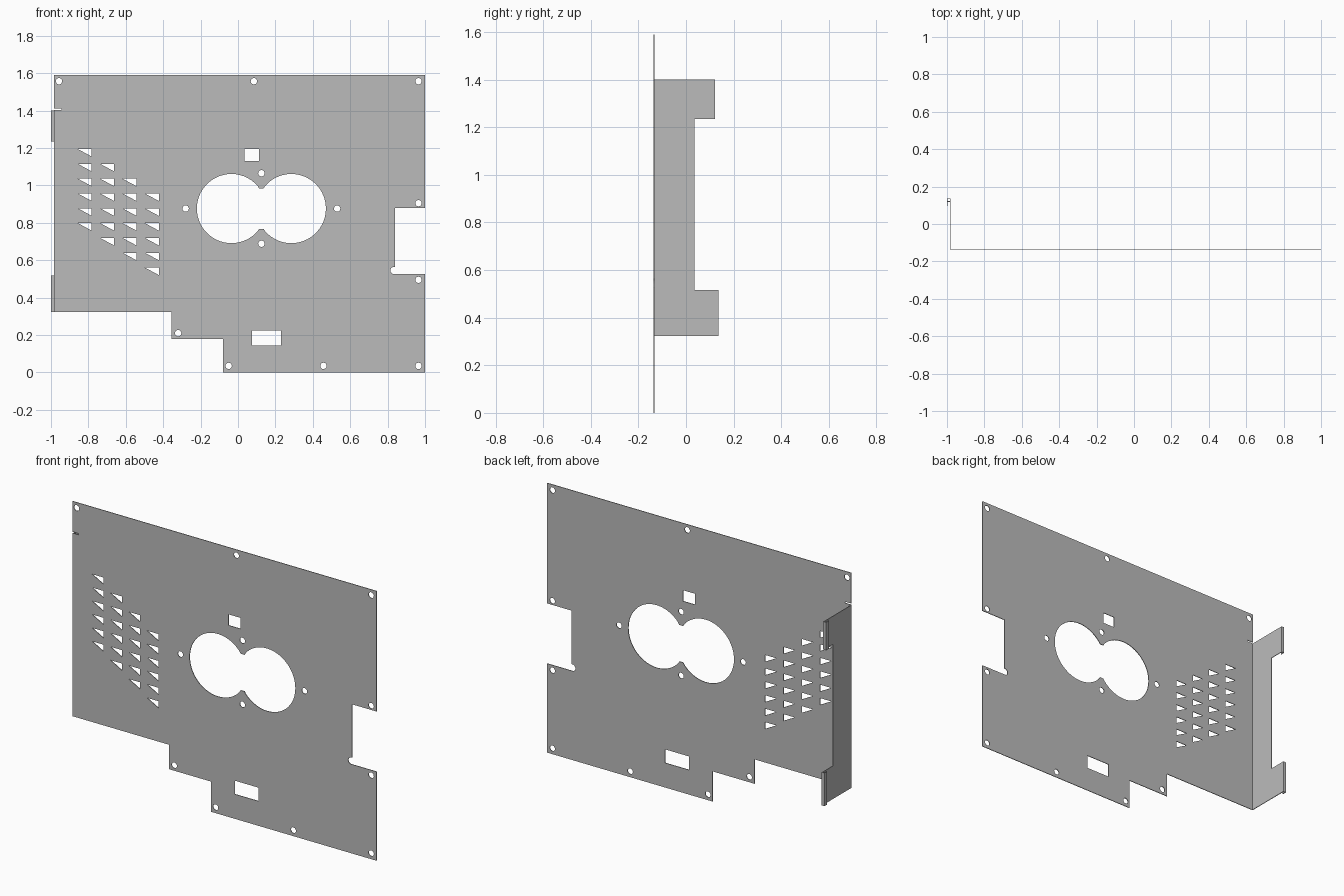
import bpy, bmesh
from math import sin, cos, radians, pi
from mathutils import Matrix

cube = bpy.data.objects.get("Cube")
if cube:
    bpy.data.objects.remove(cube, do_unlink=True)

steel = bpy.data.materials.new("sheet_grey")
steel.use_nodes = True
GREY = (0.5, 0.5, 0.5, 1)
steel.diffuse_color = GREY
steel.node_tree.nodes["Principled BSDF"].inputs["Base Color"].default_value = GREY

T = 0.004           # sheet thickness
LEFT = -0.985       # bend line of the side flange
FRONT = -0.137


def arc(cx, cy, r, a0=0, a1=360, n=20):
    """Points along an arc, angles in degrees."""
    return [(cx + r * cos(radians(a0 + (a1 - a0) * i / n)),
             cy + r * sin(radians(a0 + (a1 - a0) * i / n))) for i in range(n + 1)]


def hole(cx, cy, r):
    return arc(cx, cy, r)[:-1]


def rect(x0, x1, y0, y1):
    return [(x0, y0), (x1, y0), (x1, y1), (x0, y1)]


def sheet(name, loops, matrix, depth=T):
    """Fill an outline with holes, give it depth and turn it into a mesh."""
    curve = bpy.data.curves.new(name, 'CURVE')
    curve.dimensions = '2D'
    curve.fill_mode = 'BOTH'
    curve.extrude = depth / 2
    for pts in loops:
        s = curve.splines.new('POLY')
        s.points.add(len(pts) - 1)
        for p, (x, y) in zip(s.points, pts):
            p.co = (x, y, 0, 1)
        s.use_cyclic_u = True
    temp = bpy.data.objects.new(name + "_outline", curve)
    bpy.context.collection.objects.link(temp)
    graph = bpy.context.evaluated_depsgraph_get()
    mesh = bpy.data.meshes.new_from_object(temp.evaluated_get(graph))
    bpy.data.objects.remove(temp, do_unlink=True)
    bpy.data.curves.remove(curve)
    mesh.transform(matrix)
    bm = bmesh.new()
    bm.from_mesh(mesh)
    bmesh.ops.remove_doubles(bm, verts=bm.verts, dist=1e-5)
    bmesh.ops.recalc_face_normals(bm, faces=bm.faces)
    for f in bm.faces:
        f.smooth = False
        f.material_index = 0
    bm.to_mesh(mesh)
    bm.free()
    mesh.name = name
    mesh.materials.clear()
    mesh.materials.append(steel)
    obj = bpy.data.objects.new(name, mesh)
    bpy.context.collection.objects.link(obj)
    return obj


# Main panel outline: stepped lower edge, side notch with corner relief, bend slit
outline = [(LEFT, 0.322), (-0.355, 0.322), (-0.355, 0.178), (-0.08, 0.178), (-0.08, 0),
           (1, 0), (1, 0.525)]
outline += arc(0.835, 0.545, 0.02, 270, 75, 10)
outline += [(0.84, 0.88), (1, 0.88), (1, 1.59), (LEFT, 1.59),
            (LEFT, 1.41), (-0.945, 1.41), (-0.945, 1.402), (LEFT, 1.402)]
loops = [outline]

# Double round opening with blunt tips at the waist
CX, CZ, R, HALF = 0.125, 0.876, 0.185, 0.16
loops.append(arc(CX - HALF, CZ, R, 41, 319, 40)
             + [(CX - 0.012, CZ - 0.108), (CX + 0.012, CZ - 0.108)]
             + arc(CX + HALF, CZ, R, -139, 139, 40)
             + [(CX + 0.012, CZ + 0.108), (CX - 0.012, CZ + 0.108)])

# Screw holes: panel edges, then around the opening
screws = [(-0.957, 1.557), (0.085, 1.557), (0.965, 1.557), (0.965, 0.905), (0.965, 0.495),
          (0.965, 0.035), (0.457, 0.035), (-0.05, 0.035), (-0.32, 0.21),
          (-0.28, CZ), (0.53, CZ), (CX, 1.065), (CX, 0.688)]
loops += [hole(x, z, 0.017) for x, z in screws]

# Rectangular windows
loops += [rect(0.034, 0.112, 1.13, 1.195), rect(0.075, 0.23, 0.145, 0.225)]

# Staggered columns of triangular vents
for col in range(4):
    x = -0.782 + col * 0.1195
    for row in range(col, col + 6):
        z = 1.194 - row * 0.0792
        loops.append([(x, z), (x - 0.074, z), (x, z - 0.04)])

sheet("main_panel", loops,
      Matrix.Translation((0, FRONT + T / 2, 0)) @ Matrix.Rotation(pi / 2, 4, 'X'))

# Side flange with a taller tab at each end
flange = [(FRONT, 0.322), (0.137, 0.322), (0.137, 0.517), (0.035, 0.517),
          (0.035, 1.235), (0.122, 1.235), (0.122, 1.40), (FRONT, 1.40)]
sheet("side_flange", [flange],
      Matrix.Translation((LEFT + T / 2, 0, 0))
      @ Matrix.Rotation(pi / 2, 4, 'Z') @ Matrix.Rotation(pi / 2, 4, 'X'))

# Hooked lips folded outward from the tabs
for name, y, z0, z1 in (("lower_lip", 0.137, 0.322, 0.517), ("upper_lip", 0.122, 1.235, 1.40)):
    hook = [(LEFT, y), (-1, y), (-1, y - 0.025), (-1 + T, y - 0.025), (-1 + T, y - T), (LEFT, y - T)]
    sheet(name, [hook], Matrix.Translation((0, 0, (z0 + z1) / 2)), z1 - z0)
